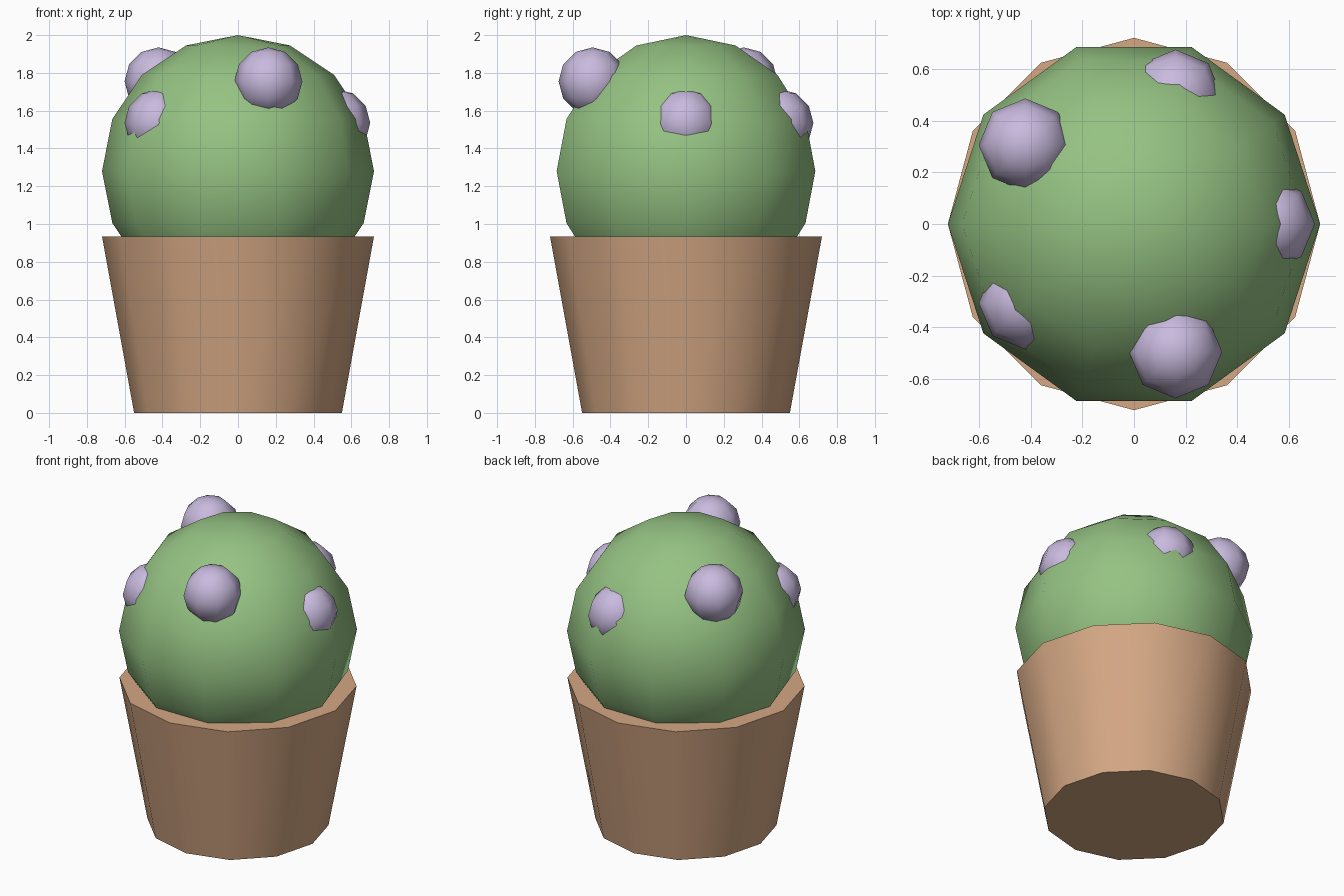
import bpy, bmesh
from math import sin, cos, pi, radians

cube = bpy.data.objects.get("Cube")
if cube:
    bpy.data.objects.remove(cube, do_unlink=True)


def make_material(name, rgb):
    mat = bpy.data.materials.new(name)
    mat.use_nodes = True
    mat.diffuse_color = (*rgb, 1)
    mat.node_tree.nodes["Principled BSDF"].inputs["Base Color"].default_value = (*rgb, 1)
    return mat


def lathe(name, profile, sides, mat, location=(0, 0, 0), sharp_angle=180):
    """Turn (radius, height) points, listed bottom to top, into a closed solid."""
    bm = bmesh.new()
    rings = []
    for r, z in profile:
        count = sides if r > 1e-5 else 1
        rings.append([bm.verts.new((r * cos(2 * pi * i / sides), r * sin(2 * pi * i / sides), z))
                      for i in range(count)])
    for low, high in zip(rings, rings[1:]):
        for i in range(sides):
            j = (i + 1) % sides
            if len(low) == 1:
                bm.faces.new((low[0], high[j], high[i]))
            elif len(high) == 1:
                bm.faces.new((low[i], low[j], high[0]))
            else:
                bm.faces.new((low[i], low[j], high[j], high[i]))
    # Cap open ends
    for ring in (rings[0], rings[-1]):
        if len(ring) > 1:
            bm.faces.new(ring)
    bmesh.ops.recalc_face_normals(bm, faces=bm.faces)
    mesh = bpy.data.meshes.new(name)
    bm.to_mesh(mesh)
    bm.free()
    mesh.materials.append(mat)
    obj = bpy.data.objects.new(name, mesh)
    obj.location = location
    bpy.context.collection.objects.link(obj)
    bpy.ops.object.select_all(action='DESELECT')
    obj.select_set(True)
    bpy.context.view_layer.objects.active = obj
    bpy.ops.object.shade_smooth_by_angle(angle=radians(sharp_angle))
    return obj


def ball(name, radius, sides, rings, mat, location):
    arc = [(radius * sin(pi * k / rings), -radius * cos(pi * k / rings))
           for k in range(rings + 1)]
    return lathe(name, arc, sides, mat, location)


clay = make_material("terracotta", (0.66, 0.39, 0.23))
green = make_material("cactus green", (0.30, 0.54, 0.225))
lilac = make_material("flower lilac", (0.58, 0.49, 0.73))

# Tapered pot, filled level with its rim
lathe("pot", [(0.55, 0), (0.72, 0.935)], 12, clay, sharp_angle=40)

# Round cactus sitting in the pot
ball("cactus_body", 0.72, 10, 8, green, (0, 0, 1.28))

# Five blossoms spaced evenly around the cactus, at two heights
for i, height in enumerate((1.535, 1.535, 1.755, 1.535, 1.755)):
    a = 2 * pi * i / 5
    ball(f"flower_{i + 1}", 0.18, 8, 6, lilac, (0.52 * cos(a), 0.52 * sin(a), height))
